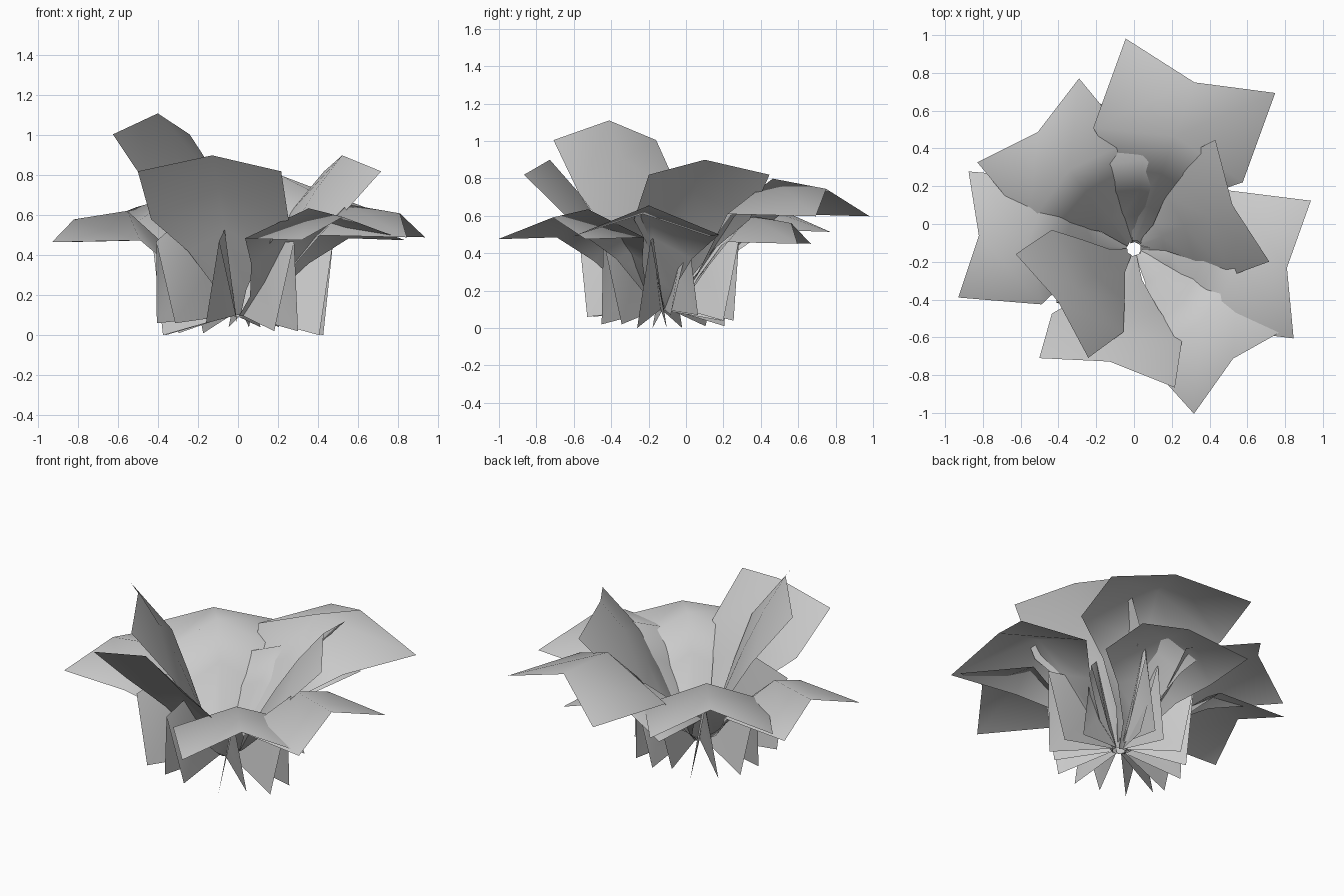
import bpy, math

if "Cube" in bpy.data.objects:
    bpy.data.objects.remove(bpy.data.objects["Cube"])

# Leaf rows from root to tip: (rib radius, rib height, edge radius, edge half width, edge height)
ARCHED = [(.04, .10, .03, .02, .10), (.20, .27, .18, .08, .20), (.36, .48, .32, .20, .37),
          (.54, .655, .45, .36, .50), (.80, .61, .88, .36, .49)]
RAISED = [(.04, .10, .03, .02, .10), (.17, .30, .15, .075, .23), (.31, .53, .28, .19, .42),
          (.45, .73, .42, .345, .58), (.60, .90, .66, .36, .82)]
UPRIGHT = [(.04, .10, .03, .02, .10), (.14, .38, .11, .075, .28), (.25, .65, .20, .20, .50),
           (.37, .90, .30, .33, .72), (.49, 1.11, .53, .335, 1.005)]

ROOT = (0.0, -0.13)


def leaf(name, rows, direction, length=1.0, width=1.0, height=1.0, foot=(.39, .0)):
    """Arched leaf sheet with a pair of fins below it that spread towards the ground."""
    a = math.atan2(direction[1], direction[0])
    ca, sa = math.cos(a), math.sin(a)

    def place(r, side, z):
        return (ROOT[0] + r * ca - side * sa, ROOT[1] + r * sa + side * ca, z)

    verts, faces = [], []
    for rib_r, rib_z, edge_r, half, edge_z in rows:
        for r, s, z in ((edge_r, half, edge_z), (rib_r, 0, rib_z), (edge_r, -half, edge_z)):
            verts.append(place(r * length, s * width, z * height))
    for i in range(len(rows) - 1):
        for j in (0, 1):
            k = i * 3 + j
            faces.append((k, k + 1, k + 4, k + 3))

    # Fins: from the rib down to two outer feet, joined at an apex under the leaf
    for side in (.08, -.08):
        n = len(verts)
        pts = [(foot[0], side, foot[1])]
        pts += [(r[0] * length, 0, r[1] * height) for r in rows[:3]]
        pts.append((foot[0] + .06, 0, .47))
        verts += [place(*p) for p in pts]
        faces += [(n, n + k, n + k + 1) for k in (1, 2, 3)]

    mesh = bpy.data.meshes.new(name)
    mesh.from_pydata(verts, [], faces)
    mesh.shade_smooth()
    obj = bpy.data.objects.new(name, mesh)
    bpy.context.collection.objects.link(obj)
    return obj


# Outer arched leaves
leaf("large_back_leaf", ARCHED, (.32, .88), 1.17, 1.17, 1.22, (.38, .04))
leaf("back_left_leaf", ARCHED, (-.52, .63), 1.0, .97, 1.05, (.37, .01))
leaf("left_leaf", ARCHED, (-.85, .07), 1.03, .93, .95, (.37, .0))
leaf("front_right_leaf", ARCHED, (.54, -.60), .98, .97, .97, (.36, .02))
leaf("right_leaf", ARCHED, (.80, -.10), 1.02, 1.02, 1.0, (.42, .0))
leaf("low_back_leaf", ARCHED, (.07, .70), .87, 1.0, .92, (.33, .04))

# Inner raised leaves
leaf("front_leaf", RAISED, (-.13, -.60), 1.02, 1.02, 1.0, (.39, .06))
leaf("inner_right_leaf", RAISED, (.52, .23), .95, .98, 1.0, (.30, .07))
leaf("tall_inner_leaf", UPRIGHT, (-.40, -.28), foot=(.44, .06))
